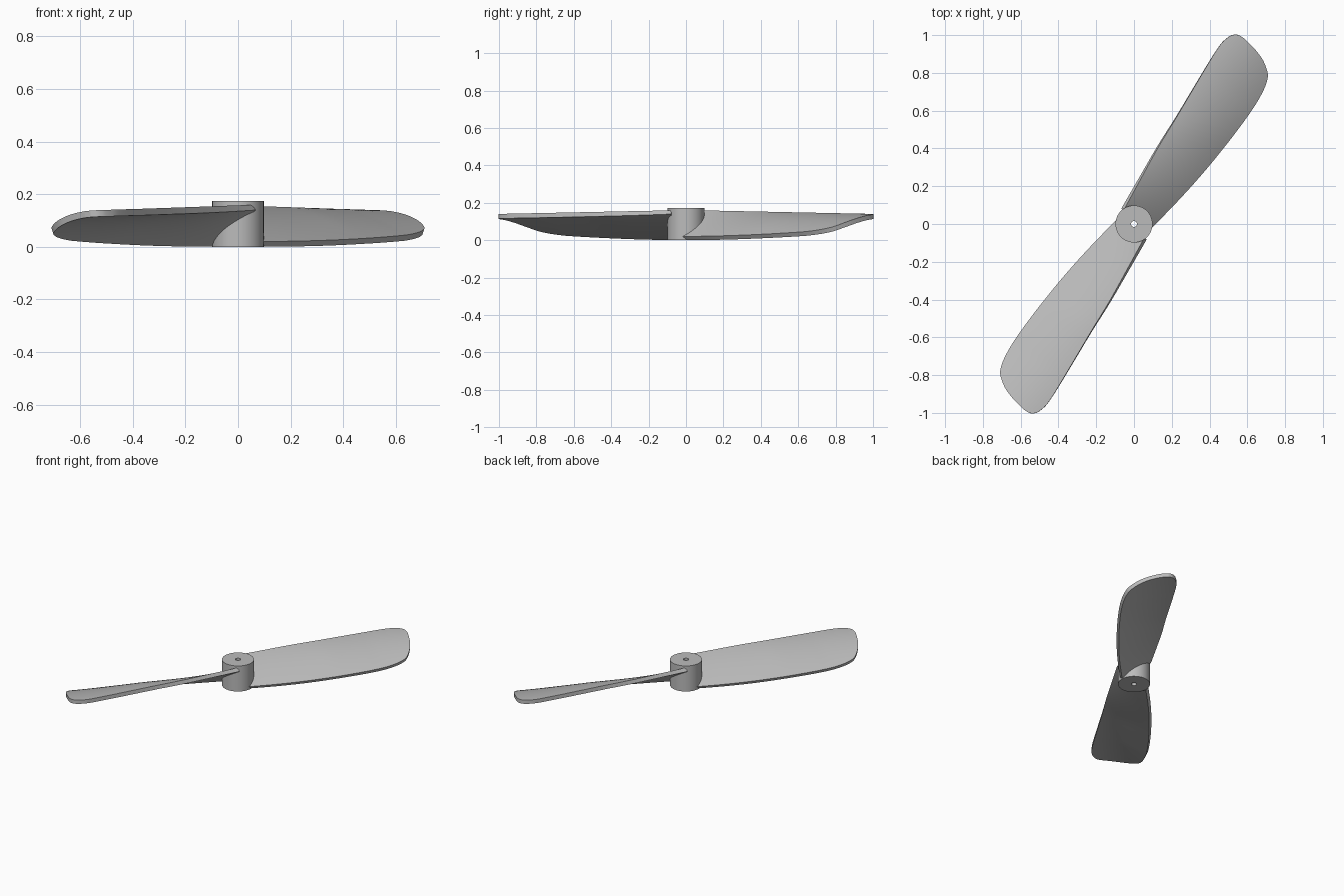
import bpy, bmesh
from math import radians, pi
from mathutils import Matrix, Vector

cube = bpy.data.objects.get("Cube")
if cube:
    bpy.data.objects.remove(cube)

metal = bpy.data.materials.new("grey_metal")
metal.use_nodes = True
grey = (0.5, 0.5, 0.5, 1)
metal.diffuse_color = grey
metal.node_tree.nodes["Principled BSDF"].inputs["Base Color"].default_value = grey

HUB_R, HUB_H, BORE_R = 0.098, 0.173, 0.016
THICK = 0.025
# Blade outline: distance along the blade, low edge, high edge
OUTLINE = [(0.03, -0.088, 0.087), (0.22, -0.119, 0.108), (0.41, -0.143, 0.128),
           (0.58, -0.157, 0.139), (0.75, -0.165, 0.152), (0.88, -0.165, 0.162),
           (0.965, -0.157, 0.168), (1.02, -0.144, 0.17), (1.06, -0.122, 0.168),
           (1.1, -0.066, 0.157), (1.12, -0.012, 0.145), (1.132, 0.04, 0.131),
           (1.139, 0.085, 0.112)]
ROWS_PER_SPAN, COLUMNS = 4, 16


def finish(name, bm):
    mesh = bpy.data.meshes.new(name)
    bmesh.ops.recalc_face_normals(bm, faces=bm.faces)
    bm.to_mesh(mesh)
    bm.free()
    mesh.materials.append(metal)
    obj = bpy.data.objects.new(name, mesh)
    bpy.context.collection.objects.link(obj)
    return obj


def smooth(obj):
    bpy.ops.object.select_all(action="DESELECT")
    obj.select_set(True)
    bpy.context.view_layer.objects.active = obj
    for mod in list(obj.modifiers):
        bpy.ops.object.modifier_apply(modifier=mod.name)
    bpy.ops.object.shade_smooth_by_angle(angle=radians(35))


def spline(points):
    """Smooth stations passing through the given points."""
    pts = [Vector(p) for p in points]
    out = []
    for i in range(len(pts) - 1):
        a, b, c, d = (pts[max(i - 1, 0)], pts[i], pts[i + 1],
                      pts[min(i + 2, len(pts) - 1)])
        for k in range(ROWS_PER_SPAN):
            t = k / ROWS_PER_SPAN
            out.append(b + (c - a) * t / 2 + (2 * a - 5 * b + 4 * c - d) * t**2 / 2
                       + (3 * b - a - 3 * c + d) * t**3 / 2)
    return out + [pts[-1]]


def height(u, v, low, high):
    """Twisted, gently cambered upper surface."""
    s = (v - low) / (high - low)
    z_low = 0.02 + 0.032 * u**2
    z_high = 0.16 - 0.018 * u
    camber = 0.019 * min(u / 0.6, 1)
    return z_low + (z_high - z_low) * s + 4 * camber * s * (1 - s)


def make_blade(name, angle):
    bm = bmesh.new()
    rows = []
    for u, low, high in spline(OUTLINE):
        # Past the widest part the section keeps its pitch while the outline rounds off
        if u < 0.9:
            full_low, full_high = low, high
        row = []
        for c in range(COLUMNS + 1):
            v = low + (high - low) * c / COLUMNS
            row.append(bm.verts.new((u, v, height(u, v, full_low, full_high))))
        rows.append(row)
    for a, b in zip(rows, rows[1:]):
        for c in range(COLUMNS):
            bm.faces.new((a[c], b[c], b[c + 1], a[c + 1]))
    bmesh.ops.rotate(bm, verts=bm.verts, matrix=Matrix.Rotation(angle, 3, "Z"))
    blade = finish(name, bm)
    if blade.data.polygons[0].normal.z < 0:
        blade.data.flip_normals()
    shell = blade.modifiers.new("thickness", "SOLIDIFY")
    shell.thickness = THICK
    shell.offset = -1
    smooth(blade)


def make_hub():
    # Closed ring profile spun round the axis leaves the shaft hole open
    bm = bmesh.new()
    profile = [(BORE_R, 0), (HUB_R, 0), (HUB_R, HUB_H), (BORE_R, HUB_H)]
    verts = [bm.verts.new((r, 0, z)) for r, z in profile]
    edges = [bm.edges.new((verts[i], verts[(i + 1) % 4])) for i in range(4)]
    bmesh.ops.spin(bm, geom=verts + edges, cent=(0, 0, 0), axis=(0, 0, 1),
                   angle=2 * pi, steps=64, use_duplicate=False)
    bmesh.ops.remove_doubles(bm, verts=bm.verts, dist=0.0001)
    smooth(finish("hub", bm))


make_hub()
make_blade("back_blade", radians(55))
make_blade("front_blade", radians(235))
